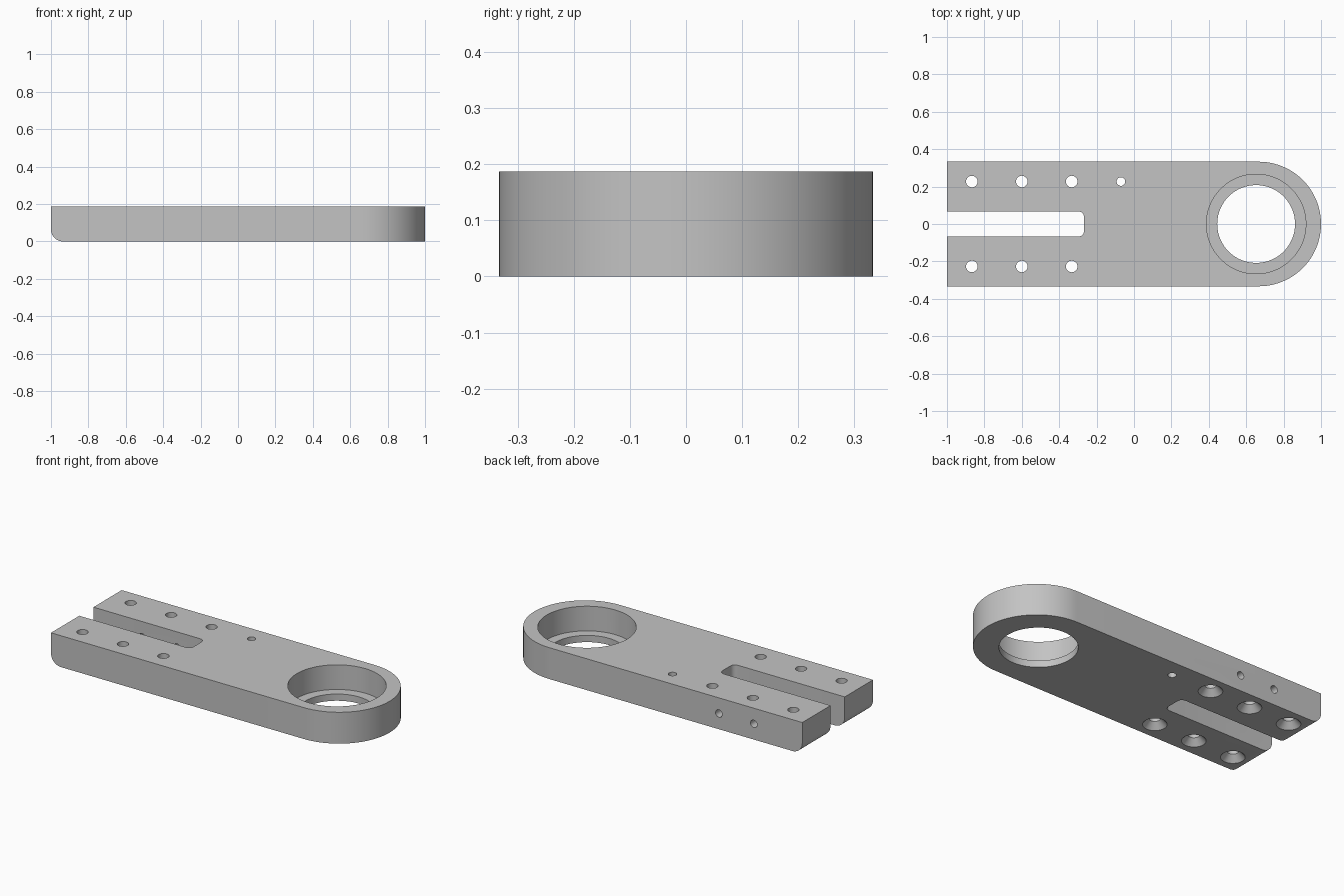
import bpy, bmesh, math
from mathutils import Matrix

if "Cube" in bpy.data.objects:
    bpy.data.objects.remove(bpy.data.objects["Cube"], do_unlink=True)

THICK, HALF, END_X = 0.187, 0.333, 0.667
BORE_X, HOLE_Y = 0.653, 0.227

steel = bpy.data.materials.new("plain_grey")
steel.use_nodes = True
grey = (0.55, 0.55, 0.55, 1)
steel.diffuse_color = grey
steel.node_tree.nodes["Principled BSDF"].inputs["Base Color"].default_value = grey


def finish(name, bm):
    bmesh.ops.recalc_face_normals(bm, faces=bm.faces)
    mesh = bpy.data.meshes.new(name)
    bm.to_mesh(mesh)
    bm.free()
    mesh.materials.append(steel)
    obj = bpy.data.objects.new(name, mesh)
    bpy.context.collection.objects.link(obj)
    return obj


def prism(bm, outline, low, high):
    """Extrude an xy outline from low to high."""
    face = bm.faces.new([bm.verts.new((x, y, low)) for x, y in outline])
    new = bmesh.ops.extrude_face_region(bm, geom=[face])["geom"]
    verts = [v for v in new if isinstance(v, bmesh.types.BMVert)]
    bmesh.ops.translate(bm, verts=verts, vec=(0, 0, high - low))


def bevel(bm, edges, radius, segments):
    bmesh.ops.bevel(bm, geom=edges, offset=radius, segments=segments,
                    profile=0.5, affect='EDGES')


def turned(name, profile, matrix, sides=32):
    """Closed solid of revolution from (radius, height) points."""
    bm = bmesh.new()
    rings = []
    for r, z in profile:
        rings.append([bm.verts.new((r * math.cos(math.tau * i / sides),
                                    r * math.sin(math.tau * i / sides), z))
                      for i in range(sides)])
    for a, b in zip(rings, rings[1:]):
        for i in range(sides):
            j = (i + 1) % sides
            bm.faces.new((a[i], a[j], b[j], b[i]))
    bm.faces.new(rings[0])
    bm.faces.new(rings[-1])
    bmesh.ops.transform(bm, matrix=matrix, verts=bm.verts)
    return finish(name, bm)


# Plate with one round end and a rounded lower edge at the square end
bm = bmesh.new()
arc = [math.pi * (i / 48 - 0.5) for i in range(49)]
outline = [(-1, HALF), (-1, -HALF)]
outline += [(END_X + HALF * math.cos(a), HALF * math.sin(a)) for a in arc]
prism(bm, outline, 0, THICK)
bevel(bm, [e for e in bm.edges
           if all(v.co.x < -0.99 and v.co.z < 0.01 for v in e.verts)], 0.065, 10)
plate = finish("clamp_plate", bm)

# Slot with rounded inner corners
bm = bmesh.new()
prism(bm, [(-1.2, -0.067), (-0.267, -0.067), (-0.267, 0.067), (-1.2, 0.067)], -0.1, 0.3)
bevel(bm, [e for e in bm.edges if all(v.co.x > -0.5 for v in e.verts)
           and abs(e.verts[0].co.z - e.verts[1].co.z) > 0.1], 0.03, 6)
cutters = [finish("slot_cutter", bm)]

# Stepped bearing bore
cutters.append(turned("bore_cutter", [(0.208, -0.1), (0.208, 0.04), (0.266, 0.04), (0.266, 0.3)],
                      Matrix.Translation((BORE_X, 0, 0)), 96))

# Screw holes, countersunk from below
for x in (-0.867, -0.6, -0.333):
    for y in (-HOLE_Y, HOLE_Y):
        cutters.append(turned("screw_cutter",
                              [(0.065, -0.1), (0.065, 0), (0.031, 0.036), (0.031, 0.3)],
                              Matrix.Translation((x, y, 0))))

# Small pin hole
cutters.append(turned("pin_cutter", [(0.023, -0.1), (0.023, 0.3)],
                      Matrix.Translation((-0.07, HOLE_Y, 0))))

# Cross holes through the rear arm into the slot
for x in (-0.68, -0.45):
    cutters.append(turned("cross_cutter", [(0.022, -0.4), (0.022, 0)],
                          Matrix.Translation((x, 0, THICK / 2)) @ Matrix.Rotation(math.pi / 2, 4, 'X')))

# Cut everything out of the plate
bpy.ops.object.select_all(action='DESELECT')
bpy.context.view_layer.objects.active = plate
plate.select_set(True)
for cutter in cutters:
    cutter.hide_render = True
    mod = plate.modifiers.new("cut", 'BOOLEAN')
    mod.operation = 'DIFFERENCE'
    mod.solver = 'EXACT'
    mod.object = cutter
    bpy.ops.object.modifier_apply(modifier=mod.name)
    bpy.data.objects.remove(cutter, do_unlink=True)

bpy.ops.object.shade_smooth_by_angle(angle=math.radians(25))
